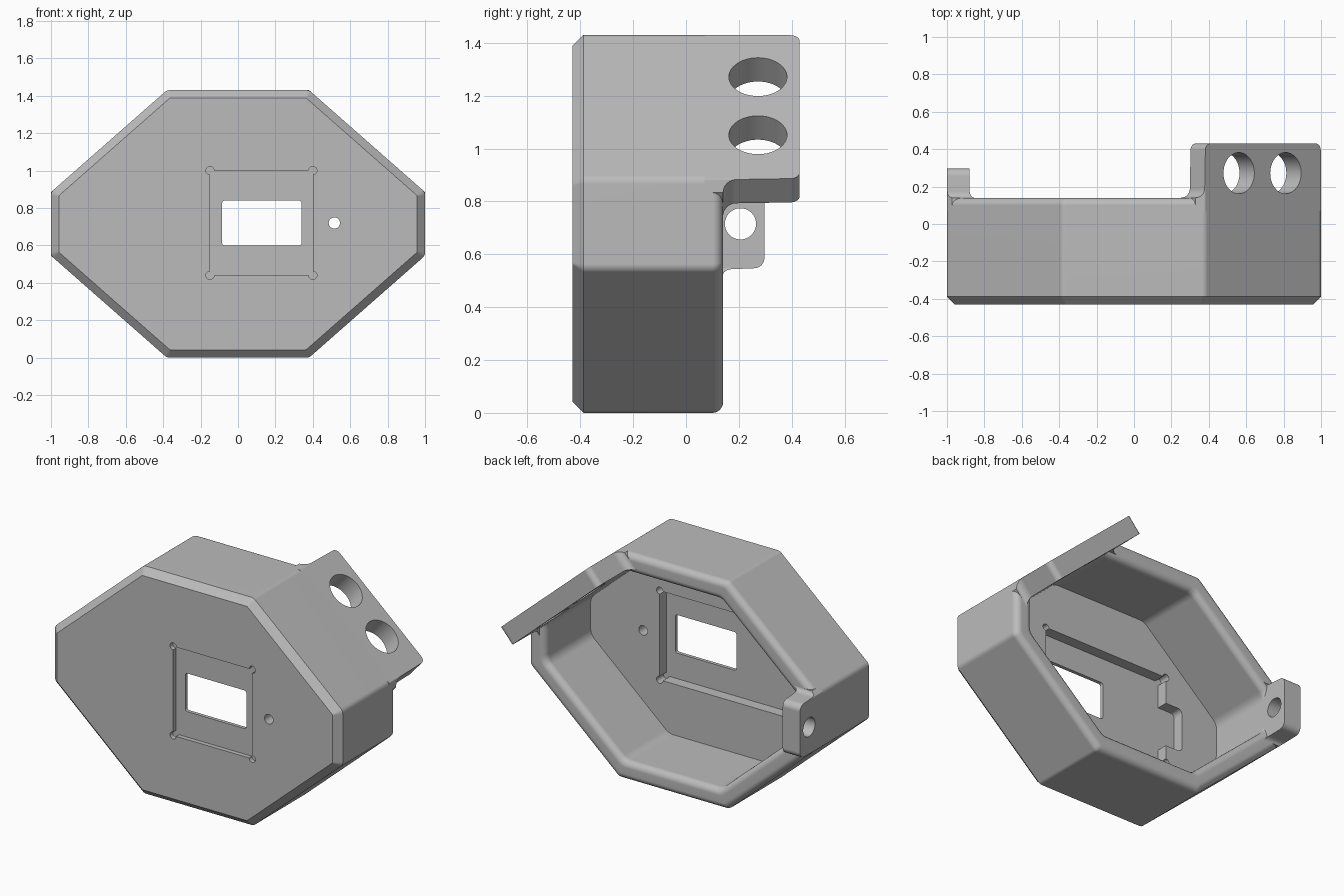
import bpy, bmesh, math
from mathutils import Vector

if "Cube" in bpy.data.objects:
    bpy.data.objects.remove(bpy.data.objects["Cube"])

grey = bpy.data.materials.new("plain_grey")
grey.use_nodes = True
grey.diffuse_color = (0.5, 0.5, 0.5, 1)
grey.node_tree.nodes["Principled BSDF"].inputs["Base Color"].default_value = (0.5, 0.5, 0.5, 1)

FRONT, RIM, WALL, FLOOR = -0.43, 0.14, 0.12, -0.31
SEG = 6

# Octagon outline in x, z, running clockwise seen from the front
left = [(-1, 0.545), (-1, 0.885), (-0.38, 1.43)]
right = [(-x, z) for x, z in reversed(left)]
OCT = [Vector(p) for p in left + right + [(0.38, 0), (-0.38, 0)]]


def loft(name, rings):
    """Skin closed rings of equal length and cap both ends."""
    bm = bmesh.new()
    loops = [[bm.verts.new(p) for p in ring] for ring in rings]
    n = len(loops[0])
    for a, b in zip(loops, loops[1:]):
        for i in range(n):
            j = (i + 1) % n
            bm.faces.new((a[i], a[j], b[j], b[i]))
    bm.faces.new(loops[0])
    bm.faces.new(loops[-1])
    bmesh.ops.recalc_face_normals(bm, faces=bm.faces)
    mesh = bpy.data.meshes.new(name)
    bm.to_mesh(mesh)
    bm.free()
    mesh.materials.append(grey)
    ob = bpy.data.objects.new(name, mesh)
    bpy.context.collection.objects.link(ob)
    return ob


def prism(name, outline, y0, y1):
    return loft(name, [[(x, y, z) for x, z in outline] for y in (y0, y1)])


def inward(a, b):
    d = (b - a).normalized()
    return Vector((d.y, -d.x))


def octagon(inset, radius, y):
    """Inset octagon with rounded corners at depth y."""
    pts = []
    for i, v in enumerate(OCT):
        n1 = inward(OCT[i - 1], v)
        n2 = inward(v, OCT[(i + 1) % len(OCT)])
        centre = v + (n1 + n2) * (inset + radius) / (1 + n1.dot(n2))
        for k in range(SEG + 1):
            p = centre - n1.slerp(n2, k / SEG) * radius
            pts.append((p.x, y, p.y))
    return pts


def corner_arcs(x0, z0, x1, z1, r, relief):
    """Rectangle with rounded corners, or with round relief cuts at the corners."""
    s = 0 if relief else r
    corners = [(x0 + s, z0 + s), (x1 - s, z0 + s), (x1 - s, z1 - s), (x0 + s, z1 - s)]
    start, sweep, steps = (90, 270, 18) if relief else (180, 90, 5)
    pts = []
    for k, (x, z) in enumerate(corners):
        for i in range(steps + 1):
            a = math.radians(start + 90 * k + sweep * i / steps)
            pts.append((x + r * math.cos(a), z + r * math.sin(a)))
    return pts


def cylinder(name, centre, axis, radius, length):
    axis = axis.normalized()
    u = axis.orthogonal().normalized()
    w = axis.cross(u)
    angles = [math.tau * i / 48 for i in range(48)]
    return loft(name, [[centre + axis * s + radius * (u * math.cos(a) + w * math.sin(a))
                        for a in angles] for s in (-length / 2, length / 2)])


def cut(ob, cutter):
    mod = ob.modifiers.new("cut", "BOOLEAN")
    mod.operation, mod.solver, mod.object = "DIFFERENCE", "EXACT", cutter
    bpy.context.view_layer.objects.active = ob
    bpy.ops.object.modifier_apply(modifier=mod.name)
    bpy.data.objects.remove(cutter)


def ear(name, i, top, r, fillet):
    """Plate rising behind the rim along octagon side i, its feet flared into the rim."""
    a, b = OCT[i], OCT[i + 1]
    before, d, after = ((q - p).normalized() for p, q in
                        ((OCT[i - 1], a), (a, b), (b, OCT[(i + 2) % len(OCT)])))
    length = (b - a).length
    n = inward(a, b) * WALL
    half = []
    for k in range(SEG + 1):
        t = math.pi / 2 * k / SEG
        half.append((-0.002 - fillet * (1 - math.sin(t)), RIM + fillet * (1 - math.cos(t))))
    for k in range(SEG + 1):
        t = math.pi / 2 * k / SEG
        half.append((0.002 + r * (1 - math.cos(t)), top - r * (1 - math.sin(t))))
    stations = half + [(length - u, y) for u, y in reversed(half)]
    rings = []
    for u, y in stations:
        if u < 0:
            p = a + before * u
        elif u > length:
            p = b + after * (u - length)
        else:
            p = a + d * u
        q = p + n
        rings.append([(p.x, 0.07, p.y), (p.x, y, p.y), (q.x, y, q.y), (q.x, 0.07, q.y)])
    return loft(name, rings)


# Housing: chamfered front, rounded rim, hollow back
R = 0.04
sections = [octagon(0.042, 0.01, FRONT), octagon(0, R, FRONT + 0.042)]
for k in range(SEG + 1):
    t = math.pi / 2 * k / SEG
    sections.append(octagon(R * (1 - math.cos(t)), R, RIM - R * (1 - math.sin(t))))
for k in range(SEG + 1):
    t = math.pi / 2 * k / SEG
    sections.append(octagon(WALL - R * (1 - math.sin(t)), 0.08, RIM - R * (1 - math.cos(t))))
sections.append(octagon(WALL, 0.08, FLOOR))
housing = loft("housing", sections)

# Front panel recess, rear pocket with side notch, window and small hole
cut(housing, prism("front_recess", corner_arcs(-0.15, 0.44, 0.4, 1.0, 0.022, True),
                   FRONT - 0.1, FRONT + 0.028))
cut(housing, prism("rear_pocket", corner_arcs(-0.5, 0.44, 0.4, 1.0, 0.022, True),
                   FLOOR - 0.07, FLOOR + 0.1))
cut(housing, prism("rear_notch", corner_arcs(-0.62, 0.55, -0.4, 0.83, 0.03, False),
                   FLOOR - 0.07, FLOOR + 0.1))
cut(housing, prism("window", corner_arcs(-0.085, 0.6, 0.34, 0.84, 0.015, False),
                   FRONT - 0.1, FLOOR + 0.1))
cut(housing, cylinder("small_hole", Vector((0.515, -0.37, 0.72)), Vector((0, 1, 0)), 0.03, 0.4))

# Slanted mounting flange with two holes
flange = ear("mounting_flange", 3, 0.43, 0.035, 0.05)
slope = inward(OCT[3], OCT[4])
for x, z in ((0.56, 1.27), (0.81, 1.05)):
    cut(flange, cylinder("flange_hole", Vector((x, 0.272, z)),
                         Vector((slope.x, 0, slope.y)), 0.11, 0.6))

# Side tab with a cross hole
tab = ear("side_tab", 0, 0.297, 0.04, 0.035)
cut(tab, cylinder("tab_hole", Vector((-0.94, 0.206, 0.715)), Vector((1, 0, 0)), 0.059, 0.5))

# Smooth the rounded edges, keep the rest sharp
for ob in (housing, flange, tab):
    bpy.ops.object.select_all(action="DESELECT")
    ob.select_set(True)
    bpy.context.view_layer.objects.active = ob
    bpy.ops.object.shade_smooth_by_angle(angle=math.radians(30))
    normals = ob.modifiers.new("even_normals", "WEIGHTED_NORMAL")
    normals.keep_sharp = True
